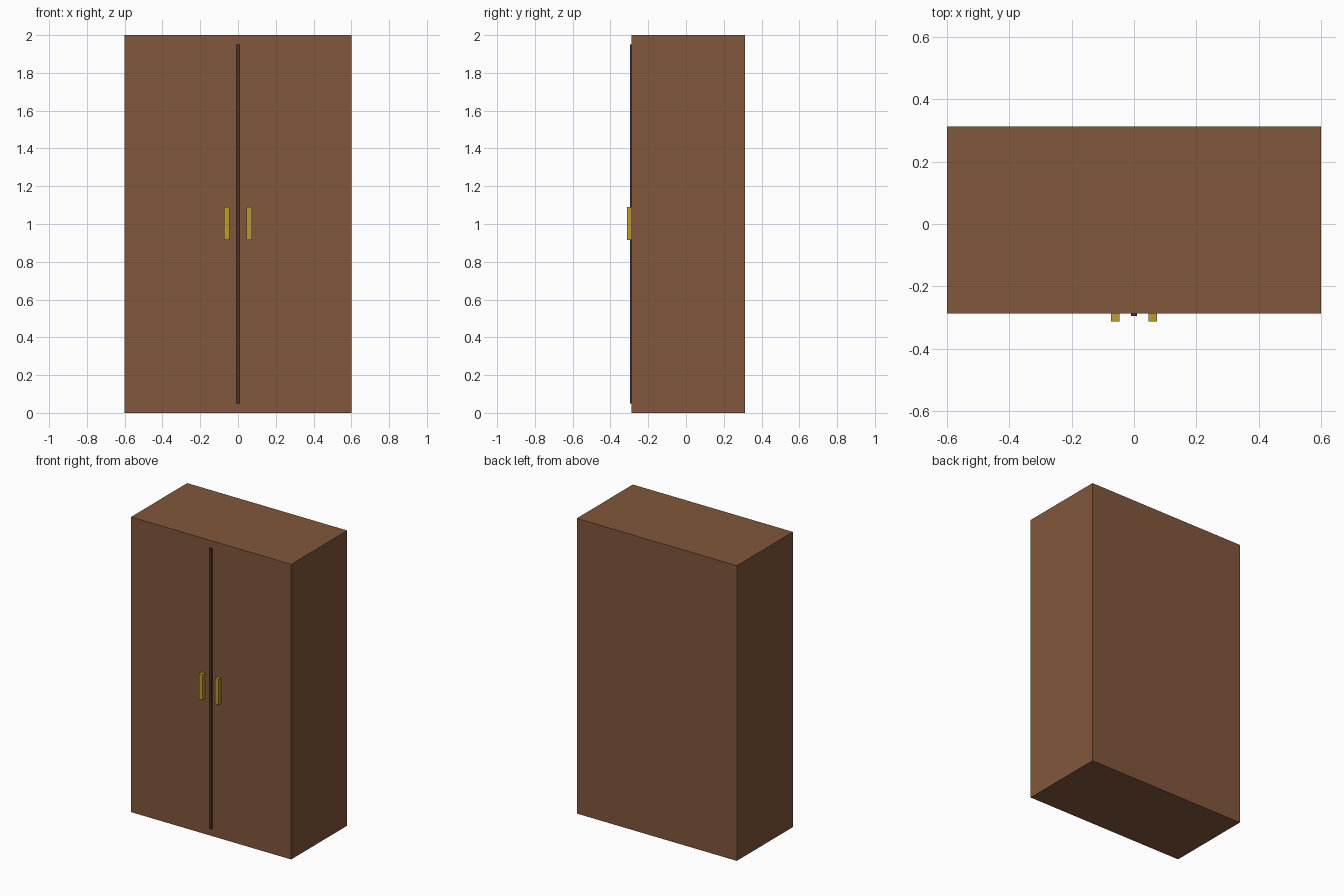
import bpy

default = bpy.data.objects.get("Cube")
if default:
    bpy.data.objects.remove(default, do_unlink=True)


def linear(c):
    c /= 255
    return c / 12.92 if c <= 0.04045 else ((c + 0.055) / 1.055) ** 2.4


def material(name, *rgb):
    color = (*[linear(c) for c in rgb], 1)
    mat = bpy.data.materials.new(name)
    mat.use_nodes = True
    mat.diffuse_color = color
    mat.node_tree.nodes["Principled BSDF"].inputs["Base Color"].default_value = color
    return mat


def box(name, center, size, mat):
    bpy.ops.mesh.primitive_cube_add(size=1, location=center)
    obj = bpy.context.object
    obj.name = name
    obj.scale = size
    bpy.ops.object.transform_apply(location=False, rotation=False, scale=True)
    obj.data.materials.append(mat)
    return obj


wood = material("brown wood", 130, 87, 59)
dark = material("dark wood", 78, 52, 42)
brass = material("brass", 188, 154, 48)

front = -0.2875  # plane of the doors

# Cabinet body
box("cabinet_body", (0, front + 0.3, 1), (1.2, 0.6, 2), wood)

# Raised strip where the doors meet
box("door_strip", (0, front - 0.004, 1), (0.02, 0.008, 1.9), dark)

# Pair of door handles
for side, x in (("left", 0.06), ("right", -0.06)):
    box(side + "_handle", (x, front - 0.0125, 1.003), (0.028, 0.025, 0.174), brass)
